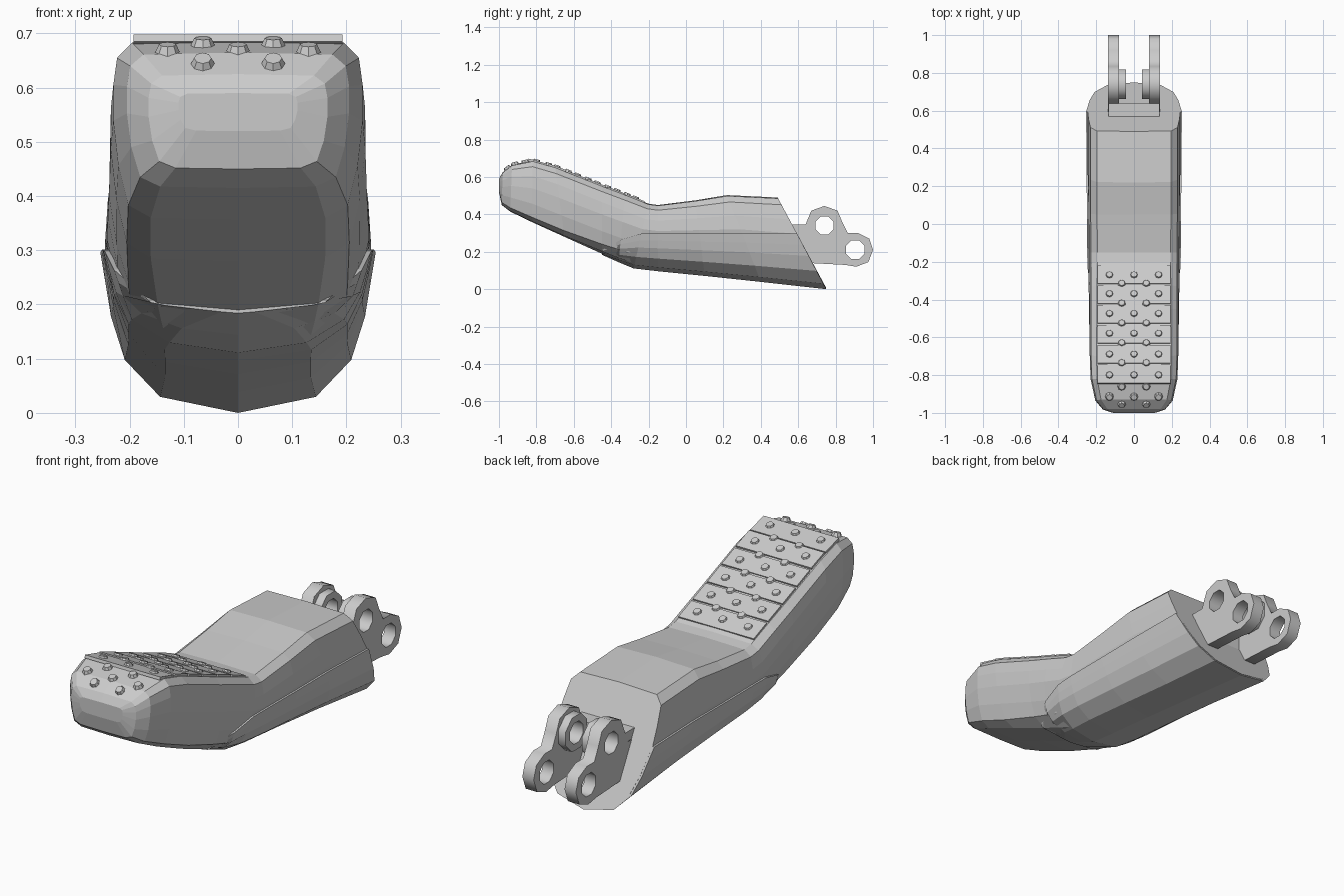
import bpy, bmesh, math
from mathutils import Matrix

if "Cube" in bpy.data.objects:
    bpy.data.objects.remove(bpy.data.objects["Cube"])

grey = bpy.data.materials.new("plain_grey")
grey.diffuse_color = (0.6, 0.6, 0.6, 1)
grey.use_nodes = True
grey.node_tree.nodes["Principled BSDF"].inputs["Base Color"].default_value = grey.diffuse_color

# half cross-sections: (width fraction, height fraction) bottom to top
FRONT = [(0, 0), (.7, .01), (.88, .08), (.96, .3), (1, .55), (1, .75), (.97, .9), (.85, .985), (0, 1)]
REAR = [(0, 0), (.55, .06), (.82, .2), (.92, .36), (1, .6), (.98, .76), (.94, .92), (.8, .99), (0, 1)]

# stations: top y, top z, bottom y, bottom z, half width, front-profile blend
SECT = [
    (-1.0, .59, -1.0, .52, .11, 1),
    (-.98, .625, -.985, .45, .165, 1),
    (-.93, .665, -.94, .415, .205, 1),
    (-.82, .688, -.82, .357, .23, 1),
    (-.70, .655, -.65, .28, .235, .9),
    (-.45, .555, -.45, .19, .238, .5),
    (-.325, .507, -.36, .15, .24, .25),
    (-.20, .457, -.28, .117, .242, 0),
    (-.15, .45, -.15, .102, .242, 0),
    (.05, .475, .10, .077, .244, 0),
    (.22, .503, .40, .045, .245, 0),
    (.49, .49, .75, .006, .245, 0),
]


def finish(bm, name):
    bmesh.ops.recalc_face_normals(bm, faces=bm.faces)
    me = bpy.data.meshes.new(name)
    bm.to_mesh(me)
    bm.free()
    me.materials.append(grey)
    ob = bpy.data.objects.new(name, me)
    bpy.context.collection.objects.link(ob)
    return ob


def profile(b):
    return [(f[0] * b + r[0] * (1 - b), f[1] * b + r[1] * (1 - b)) for f, r in zip(FRONT, REAR)]


def lerp_table(pts, t):
    for (t0, v0), (t1, v1) in zip(pts, pts[1:]):
        if t <= t1:
            return v0 + (v1 - v0) * max(0, t - t0) / (t1 - t0)
    return pts[-1][1]


def point(s, t, x):
    return (x, s[2] + (s[0] - s[2]) * t, s[3] + (s[1] - s[3]) * t)


def loft(rings, name):
    bm = bmesh.new()
    vr = [[bm.verts.new(p) for p in r] for r in rings]
    n = len(vr[0])
    for a, b in zip(vr, vr[1:]):
        for i in range(n):
            j = (i + 1) % n
            bm.faces.new((a[i], a[j], b[j], b[i]))
    bm.faces.new(vr[0])
    bm.faces.new(vr[-1])
    return finish(bm, name)


# main grip body
rings = []
for s in SECT:
    p = profile(s[5])
    right = [point(s, t, x * s[4]) for x, t in p]
    left = [point(s, t, -x * s[4]) for x, t in p[-2:0:-1]]
    rings.append(right + left)
loft(rings, "grip_body")

# lower shell, slightly proud of the body, ending in a curved front seam
rings = []
for s, cut in zip(SECT[5:], (.05, .32, .53, .57, .56, .56, .6)):
    table = [(t, x) for x, t in profile(s[5])]
    half = []
    for f in (0, .1, .33, .6, .8, 1):
        t = cut * f
        x = lerp_table(table, t)
        px, py, pz = point(s, t, x * s[4] + (.009 if f else 0))
        half.append((px, py, pz - .006 * (1 - f)))
    rings.append(half + [(-x, y, z) for x, y, z in half[:0:-1]])
loft(rings, "lower_shell")

# height and slope of the top line
TOP = [(s[0], s[1]) for s in SECT]


def on_top(x, y, lift):
    slope = (lerp_table(TOP, y + .02) - lerp_table(TOP, y - .02)) / .04
    return Matrix.Translation((x, y, lerp_table(TOP, y) + lift)) @ Matrix.Rotation(math.atan(slope), 4, 'X')


# tread strips
bm = bmesh.new()
for i in range(6):
    m = on_top(0, -.27 - .105 * i, -.003)
    bmesh.ops.create_cube(bm, size=1, matrix=m @ Matrix.Diagonal((.385, .102, .014, 1)))
finish(bm, "tread_strips")

# grip studs in staggered rows
bm = bmesh.new()
ROWS = [((-.13, 0, .13), (-.27, -.37, -.475, -.58, -.69, -.8, -.915)),
        ((-.065, .065), (-.315, -.42, -.525, -.63, -.735, -.86, -.955))]
for xs, ys in ROWS:
    for y in ys:
        for x in xs:
            bmesh.ops.create_cone(bm, cap_ends=True, segments=8, radius1=.026, radius2=.016,
                                  depth=.022, matrix=on_top(x, y, .001))
finish(bm, "grip_studs")


# hinge plates: side outlines with holes, extruded across x
def octagon(cy, cz, r):
    return [(cy + r * math.cos(math.pi * (k + .5) / 4), cz + r * math.sin(math.pi * (k + .5) / 4)) for k in range(8)]


def plate(name, outlines, x, half):
    cu = bpy.data.curves.new(name + "_outline", 'CURVE')
    cu.dimensions = '2D'
    cu.fill_mode = 'BOTH'
    cu.extrude = half
    for o in outlines:
        sp = cu.splines.new('POLY')
        sp.points.add(len(o) - 1)
        for q, (a, b) in zip(sp.points, o):
            q.co = (a, b, 0, 1)
        sp.use_cyclic_u = True
    tmp = bpy.data.objects.new(name + "_outline", cu)
    bpy.context.collection.objects.link(tmp)
    bpy.context.view_layer.update()
    bm = bmesh.new()
    bm.from_mesh(tmp.to_mesh())
    bpy.data.objects.remove(tmp)
    bmesh.ops.remove_doubles(bm, verts=bm.verts, dist=1e-5)
    bm.transform(Matrix.Translation((x, 0, 0)) @ Matrix.Rotation(math.pi / 2, 4, 'Z')
                 @ Matrix.Rotation(math.pi / 2, 4, 'X'))
    finish(bm, name)


LUG = [(.56, .30), (.62, .30), (.645, .36), (.67, .42), (.74, .445), (.81, .42), (.835, .36), (.865, .30),
       (.92, .30), (.98, .27), (1.0, .21), (.975, .145), (.91, .12), (.85, .13), (.66, .14)]
UPPER, LOWER = (.74, .34), (.905, .21)
for side, sx in (("left", -1), ("right", 1)):
    plate("hinge_plate_" + side, [LUG, octagon(*UPPER, .052), octagon(*LOWER, .054)], sx * .108, .029)
    plate("hinge_boss_" + side, [octagon(*UPPER, .085), octagon(*UPPER, .052)], sx * .061, .019)

# cross web joining the hinge plates
bm = bmesh.new()
bmesh.ops.create_cube(bm, size=1, matrix=Matrix.Translation((0, .595, .27)) @ Matrix.Diagonal((.27, .09, .15, 1)))
finish(bm, "hinge_web")
